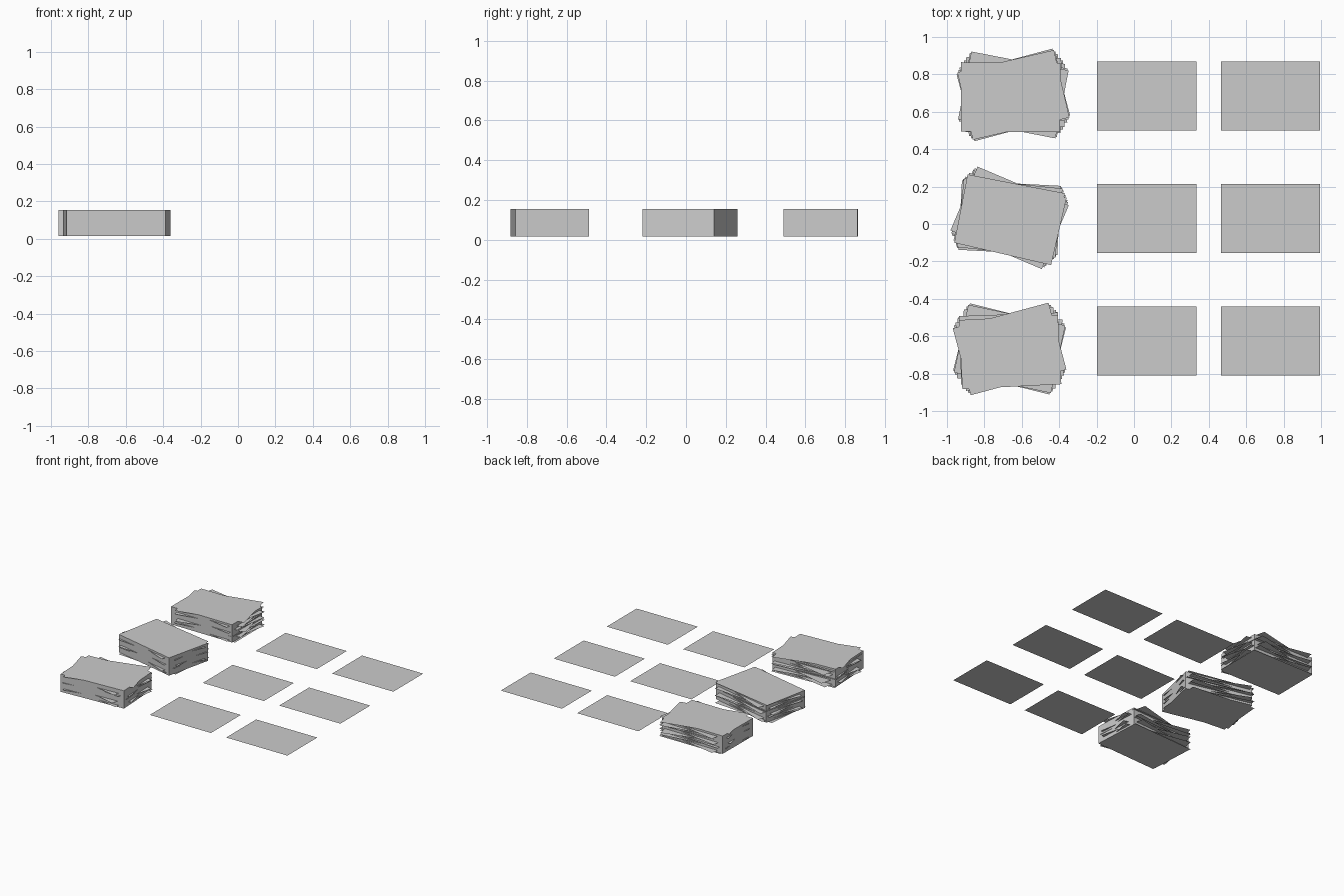
import bpy, bmesh, math
from mathutils import Matrix, Vector

if "Cube" in bpy.data.objects:
    bpy.data.objects.remove(bpy.data.objects["Cube"])

W, D = 0.53, 0.37          # sheet size
Z0, Z1 = 0.015, 0.156      # bottom and top of a stack

paper = bpy.data.materials.new("paper grey")
paper.diffuse_color = (0.6, 0.6, 0.6, 1)
paper.use_nodes = True
paper.node_tree.nodes["Principled BSDF"].inputs["Base Color"].default_value = paper.diffuse_color


def add_sheet(bm, x, y, z, deg):
    """One flat sheet of paper turned about its centre."""
    m = Matrix.Translation((x, y, z)) @ Matrix.Rotation(math.radians(deg), 4, 'Z')
    vs = [bm.verts.new(m @ Vector((sx * W / 2, sy * D / 2, 0)))
          for sx, sy in ((-1, -1), (1, -1), (1, 1), (-1, 1))]
    bm.faces.new(vs)


def finish(bm, name):
    me = bpy.data.meshes.new(name)
    bm.to_mesh(me)
    bm.free()
    me.materials.append(paper)
    ob = bpy.data.objects.new(name, me)
    bpy.context.collection.objects.link(ob)
    return ob


# stacks: name, centre, turn of the solid block, turns of loose sheets bottom to top
stacks = [
    ("front", -0.6625, -0.685, 2.9, -0.665, -0.668, (3, -10, 12, -14, 5, 9, -6, -12, 2, 15)),
    ("middle", -0.66, 0.02, -13, -0.665, 0.033, (-5, -18, -23, -8, -3, -20, -13, -6, -23, -11)),
    ("back", -0.66, 0.678, -0.4, -0.645, 0.69, (0, -11, 8, -4, 15, -9, 3, 11, -11, 13)),
]
for name, bx, by, turn, sx, sy, turns in stacks:
    # solid block of paper
    bm = bmesh.new()
    bmesh.ops.create_cube(bm, size=1)
    m = (Matrix.Translation((bx, by, (Z0 + Z1) / 2))
         @ Matrix.Rotation(math.radians(turn), 4, 'Z')
         @ Matrix.Diagonal((W, D, Z1 - Z0 - 0.002, 1)))
    bmesh.ops.transform(bm, matrix=m, verts=bm.verts)
    finish(bm, name + "_paper_block")
    # loose sheets sticking out of the block
    bm = bmesh.new()
    for i, a in enumerate(turns):
        add_sheet(bm, sx, sy, Z0 + (Z1 - Z0) * i / (len(turns) - 1), a)
    finish(bm, name + "_loose_sheets")

# single sheets lying on the ground
for row, y in (("front", -0.625), ("middle", 0.03), ("back", 0.685)):
    for col, x in (("inner", 0.068), ("outer", 0.73)):
        bm = bmesh.new()
        add_sheet(bm, x, y, 0, 0)
        finish(bm, f"{row}_{col}_single_sheet")
